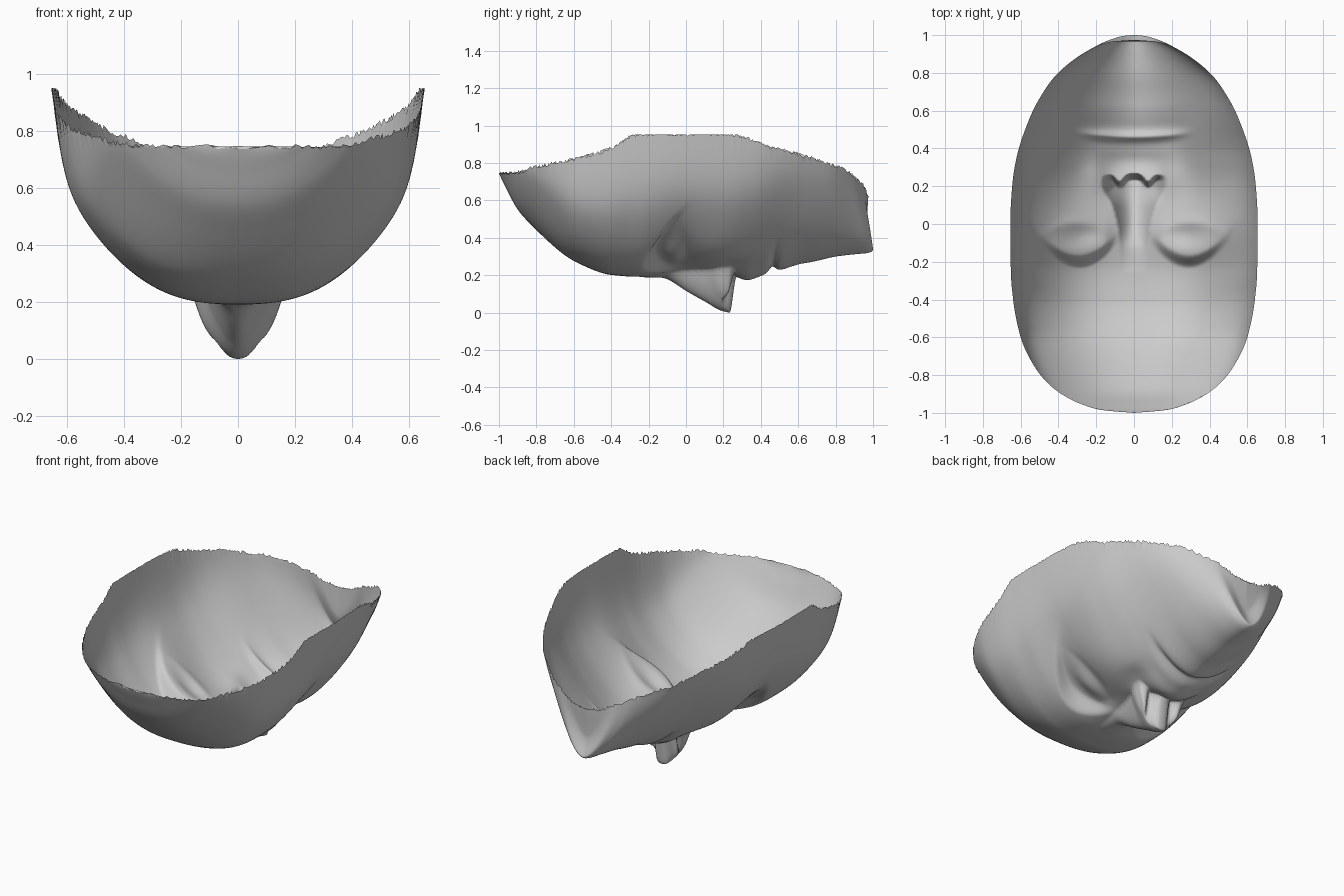
import bpy, math, random

if "Cube" in bpy.data.objects:
    bpy.data.objects.remove(bpy.data.objects["Cube"])

random.seed(4)


def hermite(pts, t):
    """Smooth interpolation through (t, value) pairs without overshoot."""
    n = len(pts)
    t = min(max(t, pts[0][0]), pts[-1][0])
    i = 0
    while i < n - 2 and t > pts[i + 1][0]:
        i += 1

    def chord(k):
        return (pts[k + 1][1] - pts[k][1]) / (pts[k + 1][0] - pts[k][0])

    def slope(k):
        if k == 0:
            return chord(0)
        if k == n - 1:
            return chord(n - 2)
        a, b = chord(k - 1), chord(k)
        return 0 if a * b <= 0 else 2 * a * b / (a + b)

    h = pts[i + 1][0] - pts[i][0]
    s = (t - pts[i][0]) / h
    return ((1 + 2 * s) * (1 - s) ** 2 * pts[i][1] + s * (1 - s) ** 2 * h * slope(i)
            + s * s * (3 - 2 * s) * pts[i + 1][1] + s * s * (s - 1) * h * slope(i + 1))


def step(a, b, v):
    s = min(max((v - a) / (b - a), 0), 1)
    return s * s * (3 - 2 * s)


def bump(dx, dy):
    return math.exp(-dx * dx - dy * dy)


# Stations from forehead rim to chin rim: centre y, centre z, half width, rim y, rim z
stations = [
    (-1.0, .745, 0, -1.0, .745), (-.985, .71, .17, -.985, .745),
    (-.955, .65, .275, -.955, .745), (-.9, .55, .385, -.9, .752),
    (-.8, .44, .495, -.8, .78), (-.6, .275, .6, -.6, .82),
    (-.4, .20, .64, -.4, .88), (-.25, .19, .652, -.25, .955),
    (0, .22, .655, 0, .955), (.2, .215, .645, .2, .955),
    (.3, .212, .632, .3, .94), (.38, .215, .615, .38, .91),
    (.45, .225, .594, .45, .885), (.6, .25, .535, .6, .85),
    (.7, .275, .485, .69, .82), (.8, .298, .425, .775, .79),
    (.9, .31, .345, .85, .765), (.975, .318, .25, .915, .71),
    (1.0, .335, .19, .945, .69), (.965, .45, .10, .967, .64),
    (.975, .62, 0, .975, .62)]
channels = [[(i, s[c]) for i, s in enumerate(stations)] for c in range(5)]


def section(u, yc):
    """How the height rises from the centre line (u = 0) to the rim (u = 1)."""
    brow = .67 * u ** 2.7 + .33 * u ** 26
    dome = u ** 2.2
    cheek = .70 * u ** 2.1 + .30 * u ** 20
    jaw = .9 * u ** 1.75 + .1 * u ** 16
    k = step(-.95, -.55, yc)
    f = dome * (1 - k) + brow * k
    for shape, k in ((cheek, step(-.3, .05, yc)), (jaw, step(.2, .65, yc))):
        f = f * (1 - k) + shape * k
    return f


nose_height = [(-.25, 0), (-.13, .02), (0, .105), (.1, .16), (.2, .207), (.225, .208), (.27, .17)]
nose_width = [(-.25, .07), (-.05, .08), (.1, .115), (.2, .165), (.3, .165)]


def features(x, y):
    """Height change made by the nose, eyes and mouth."""
    a = abs(x)
    # nose with scooped nostrils on its underside
    q = min(a / hermite(nose_width, y), 1)
    end = .254 - .045 * bump((a - .075) / .03, 0) - .01 * step(.1, .16, a)
    d = -hermite(nose_height, y) * (1 - q * q) * (1 - step(end - .02, end + .018, y))
    # nose wings and upper lip
    d -= .015 * bump((a - .125) / .03, (y - .19) / .05)
    d -= .04 * bump(a / .2, (y - .33) / .08)
    # oval eye sockets under arched brows, with the eyeballs
    edge = -.21 + 3.2 * (a - .29) ** 2
    across = bump((a - .29) / .19, 0) * step(.06, .16, a)
    below = bump(0, max(y + .14, 0) / .13)
    d += .075 * across * step(edge - .025, edge + .05, y) * below
    d -= .033 * bump((a - .28) / .10, (y + .07) / .06)
    d += .008 * bump((a - .30) / .13, (y - .01 + (a - .3) ** 2 * 2) / .03)
    # cheekbones and folds beside the nose
    d -= .02 * bump((a - .36) / .15, (y - .17) / .13)
    d += .015 * bump((a - .2) / .06, (y - .28) / .09)
    # lips and the line between them
    m = y - .462 - .25 * x * x
    w = 1 - step(.14, .34, a)
    d += w * (.022 * bump(0, m / .02) - .006 * bump(0, (m - .05) / .035)
              - .006 * bump(0, (m + .045) / .03) + .006 * bump(0, (m - .15) / .05))
    return d


# Row positions along the centre line, closer together at the nose tip
rows = []
for i in range(len(stations) - 1):
    p, q = stations[i], stations[i + 1]
    gap = .004 if i == 9 else .009
    n = max(4, math.ceil(math.hypot(q[0] - p[0], q[1] - p[1]) / gap))
    rows += [i + k / n for k in range(n)]
rows.append(len(stations) - 1)

# Mask shell
HALF = 64
verts, faces = [], []
for t in rows:
    yc, zc, width, yr, zr = [hermite(c, t) for c in channels]
    for j in range(-HALF, HALF + 1):
        u = abs(j) / HALF
        x = width * j / HALF
        y = yc + (yr - yc) * u * u
        z = zc + (zr - zc) * section(u, yc)
        if t < 17:
            z += features(x, y) * (1 - step(.85, 1, u))
        if u == 1:                      # ragged rim
            z += random.uniform(-.012, .008)
        verts.append((x, y, min(z, .95)))
cols = 2 * HALF + 1
for r in range(len(rows) - 1):
    for j in range(cols - 1):
        a = r * cols + j
        faces.append((a, a + cols, a + cols + 1, a + 1))

# Rest the nose on the ground
low_z = min(v[2] for v in verts)
verts = [(x, y, z - low_z) for x, y, z in verts]

mesh = bpy.data.meshes.new("face_mask")
mesh.from_pydata(verts, [], faces)
mask = bpy.data.objects.new("face_mask", mesh)
bpy.context.collection.objects.link(mask)

# Close the collapsed end rows and shade smooth
bpy.context.view_layer.objects.active = mask
mask.select_set(True)
bpy.ops.object.mode_set(mode='EDIT')
bpy.ops.mesh.select_all(action='SELECT')
bpy.ops.mesh.remove_doubles(threshold=.0003)
bpy.ops.object.mode_set(mode='OBJECT')
bpy.ops.object.shade_smooth()
